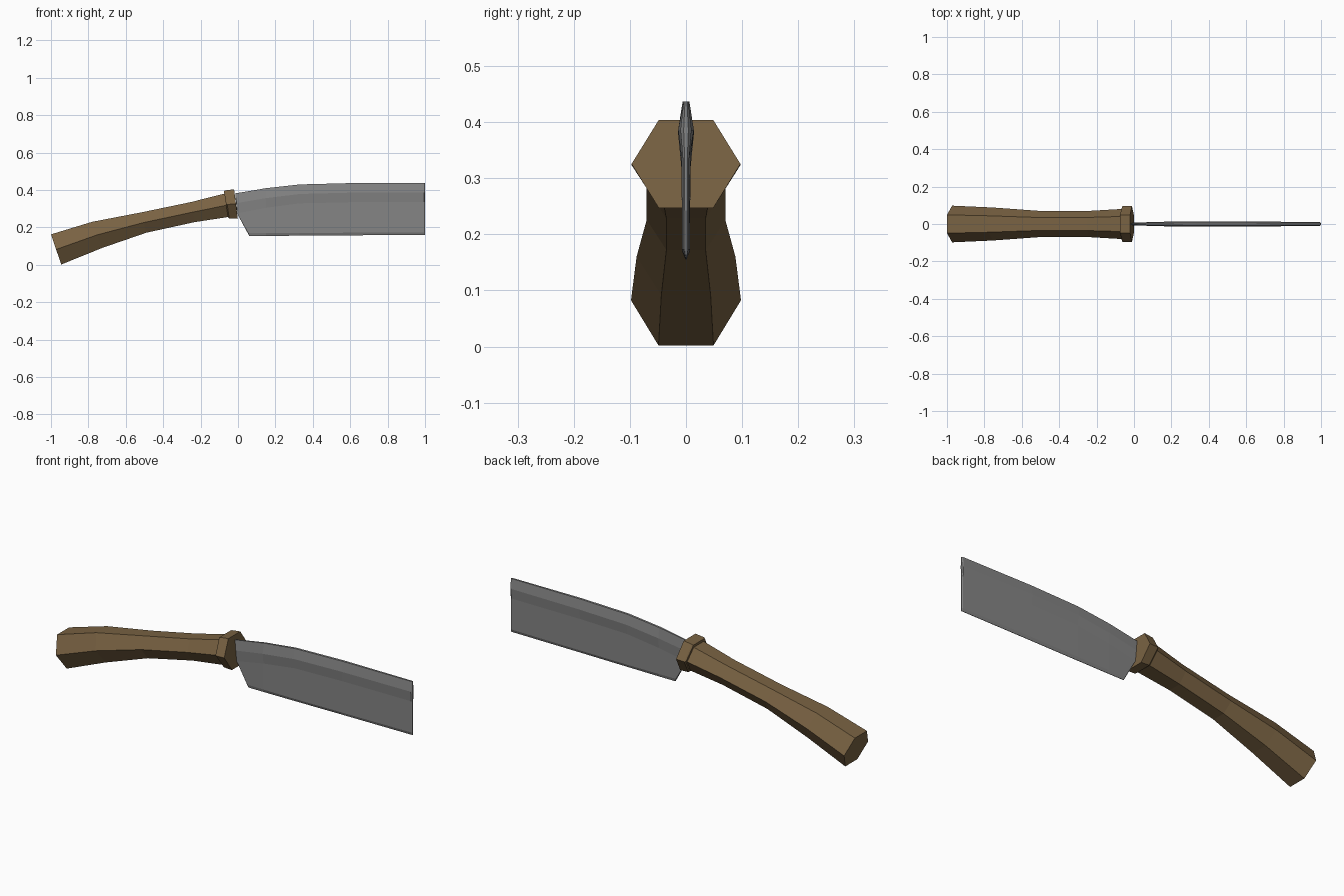
import bpy, bmesh
from mathutils import Vector

if "Cube" in bpy.data.objects:
    bpy.data.objects.remove(bpy.data.objects["Cube"])


def material(name, rgb):
    m = bpy.data.materials.new(name)
    m.diffuse_color = (*rgb, 1)
    m.use_nodes = True
    m.node_tree.nodes["Principled BSDF"].inputs["Base Color"].default_value = m.diffuse_color
    return m


def skin(name, rings, mat):
    """Join equal closed rings of points into a capped solid."""
    bm = bmesh.new()
    loops = [[bm.verts.new(p) for p in ring] for ring in rings]
    n = len(loops[0])
    for a, b in zip(loops, loops[1:]):
        for i in range(n):
            j = (i + 1) % n
            bm.faces.new((a[i], a[j], b[j], b[i]))
    bm.faces.new(loops[0])
    bm.faces.new(loops[-1])
    bmesh.ops.recalc_face_normals(bm, faces=bm.faces)
    me = bpy.data.meshes.new(name)
    bm.to_mesh(me)
    bm.free()
    me.materials.append(mat)
    ob = bpy.data.objects.new(name, me)
    bpy.context.collection.objects.link(ob)
    return ob


def hexagon(xt, zt, xb, zb, w):
    """Flat-topped hexagon between a top and a bottom point in the xz plane."""
    top, bot = Vector((xt, 0, zt)), Vector((xb, 0, zb))
    mid = (top + bot) / 2
    y, h = Vector((0, w, 0)), Vector((0, w / 2, 0))
    return [top - h, top + h, mid + y, bot + h, bot - h, mid - y]


wood = material("brown wood", (0.19, 0.122, 0.055))
steel = material("grey steel", (0.235, 0.235, 0.235))

# Curved six-sided grip
skin("handle", [hexagon(*s) for s in (
    (-1.0, 0.163, -0.945, 0.002, 0.098),
    (-0.78, 0.230, -0.725, 0.091, 0.088),
    (-0.52, 0.280, -0.49, 0.172, 0.070),
    (-0.25, 0.336, -0.235, 0.228, 0.070),
    (-0.065, 0.383, -0.045, 0.257, 0.081))], wood)

# Collar at the blade end
skin("collar", [hexagon(*s) for s in (
    (-0.075, 0.395, -0.053, 0.253, 0.092),
    (-0.068, 0.398, -0.047, 0.249, 0.097),
    (-0.021, 0.404, -0.001, 0.247, 0.097))], wood)

# Blade stations: top, hollow start, hollow end, cutting bevel, edge, thickness
stations = (
    ((-0.015, 0.382), (-0.008, 0.33), (-0.005, 0.275), (0.055, 0.17), (0.06, 0.155), 0.5),
    ((0.15, 0.410), (0.15, 0.357), (0.15, 0.305), (0.15, 0.17), (0.15, 0.155), 0.85),
    ((0.33, 0.430), (0.33, 0.379), (0.33, 0.329), (0.33, 0.17), (0.33, 0.156), 1.0),
    ((0.60, 0.437), (0.60, 0.386), (0.60, 0.335), (0.60, 0.172), (0.60, 0.158), 1.0),
    ((0.994, 0.437), (0.994, 0.386), (0.994, 0.335), (0.994, 0.174), (0.994, 0.160), 0.7),
    ((1.0, 0.437), (1.0, 0.386), (1.0, 0.335), (1.0, 0.174), (1.0, 0.160), 0.3))
half = (0.006, 0.014, 0.008, 0.007, 0.001)
rings = []
for *pts, k in stations:
    side = [(x, h * (k if h > 0.001 else 1), z) for (x, z), h in zip(pts, half)]
    rings.append(side + [(x, -y, z) for x, y, z in reversed(side)])
skin("blade", rings, steel)
